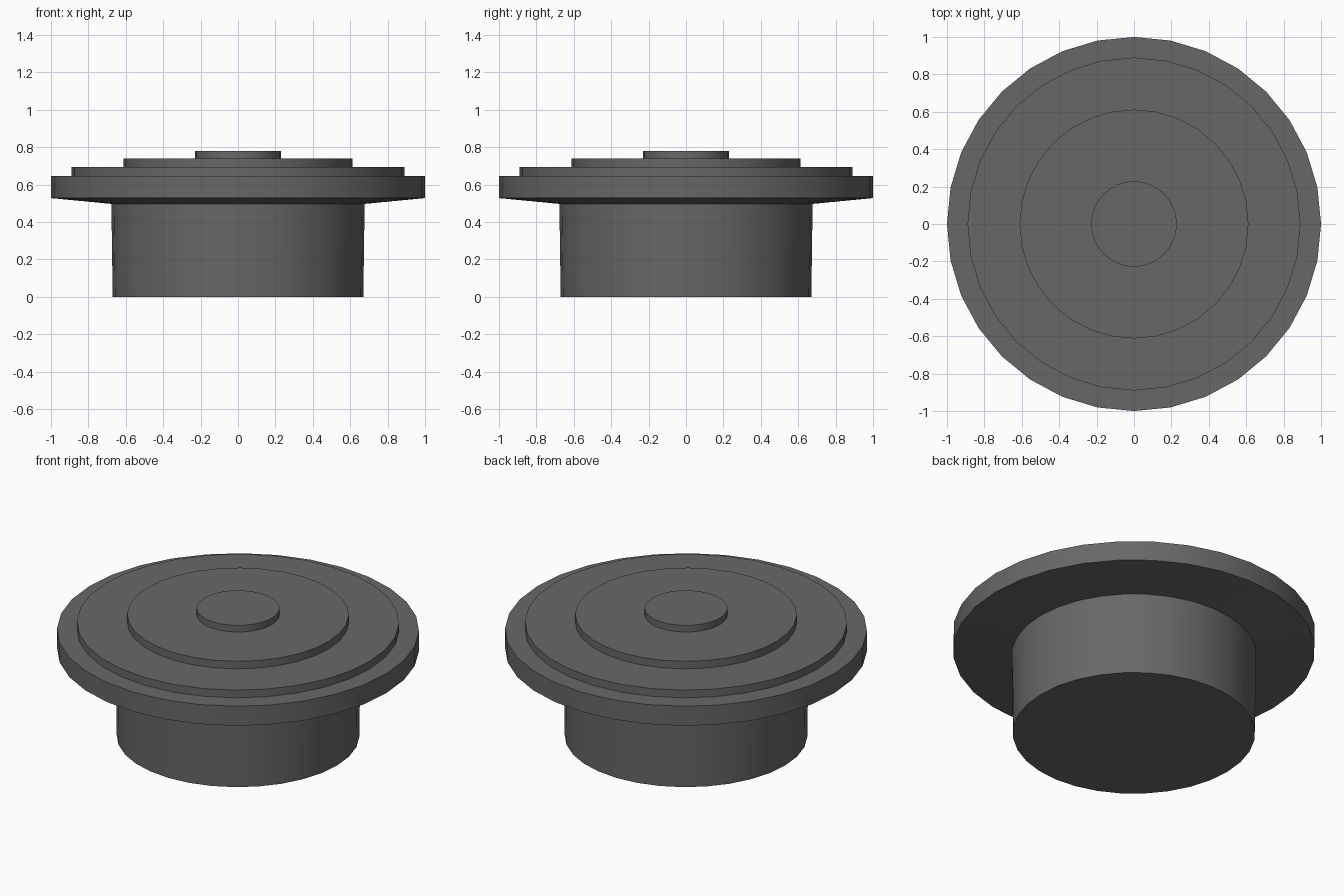
import bpy, bmesh
from math import sin, cos, pi, radians

if "Cube" in bpy.data.objects:
    bpy.data.objects.remove(bpy.data.objects["Cube"])

SIDES = 32

# Dark grey finish
dark = bpy.data.materials.new("dark_grey")
dark.diffuse_color = (0.137, 0.137, 0.137, 1)
dark.use_nodes = True
dark.node_tree.nodes["Principled BSDF"].inputs["Base Color"].default_value = dark.diffuse_color


def lathe(name, profile):
    """Revolve (radius, z) points around z, capping both ends."""
    bm = bmesh.new()
    rings = [[bm.verts.new((r * cos(2 * pi * i / SIDES), r * sin(2 * pi * i / SIDES), z))
              for i in range(SIDES)] for r, z in profile]
    for low, high in zip(rings, rings[1:]):
        for i in range(SIDES):
            j = (i + 1) % SIDES
            bm.faces.new((low[i], low[j], high[j], high[i]))
    bm.faces.new(rings[0][::-1])
    bm.faces.new(rings[-1])
    bmesh.ops.recalc_face_normals(bm, faces=bm.faces)
    mesh = bpy.data.meshes.new(name)
    bm.to_mesh(mesh)
    bm.free()
    mesh.materials.append(dark)
    obj = bpy.data.objects.new(name, mesh)
    bpy.context.collection.objects.link(obj)
    bpy.ops.object.select_all(action='DESELECT')
    obj.select_set(True)
    bpy.context.view_layer.objects.active = obj
    bpy.ops.object.shade_smooth_by_angle(angle=radians(30))
    return obj


lathe("stepped_cap", [
    (0.67, 0.0), (0.677, 0.497),     # slightly flared plug
    (1.0, 0.528), (1.0, 0.647),      # wide flange with sloped underside
    (0.89, 0.647), (0.89, 0.694),    # lower step
    (0.612, 0.694), (0.612, 0.74),   # middle step
    (0.229, 0.74), (0.229, 0.78),    # centre button
])
